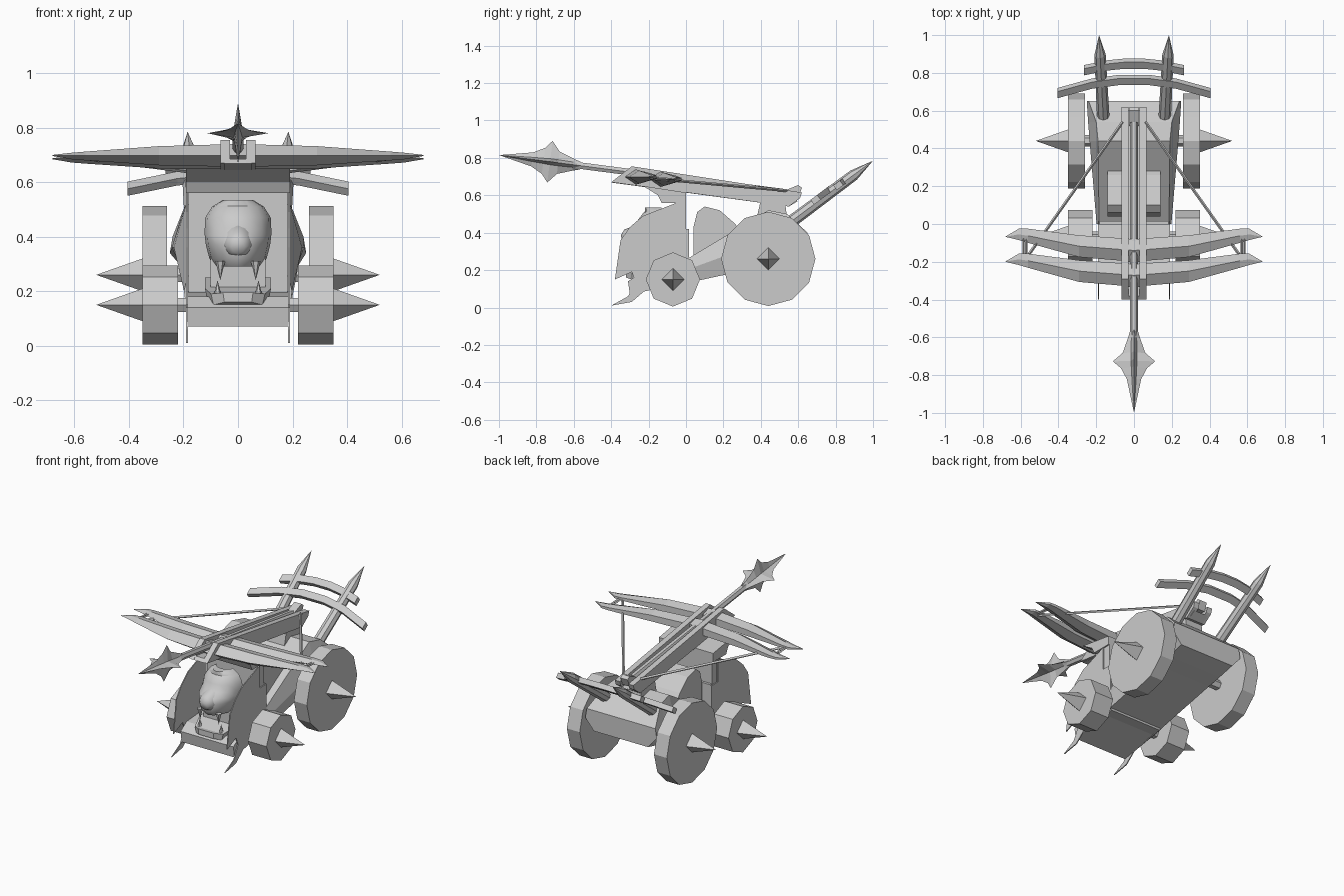
import bpy, bmesh, math
from mathutils import Vector

if "Cube" in bpy.data.objects:
    bpy.data.objects.remove(bpy.data.objects["Cube"])

mat = bpy.data.materials.new("weathered grey")
mat.diffuse_color = (0.6, 0.6, 0.6, 1)
mat.use_nodes = True
mat.node_tree.nodes["Principled BSDF"].inputs["Base Color"].default_value = mat.diffuse_color


def loft(name, rings, smooth=False):
    """Skin equal-length rings and cap the ends."""
    bm = bmesh.new()
    vs = [[bm.verts.new(p) for p in r] for r in rings]
    n = len(rings[0])
    for a, b in zip(vs, vs[1:]):
        for i in range(n):
            j = (i + 1) % n
            bm.faces.new((a[i], a[j], b[j], b[i]))
    bm.faces.new(vs[0])
    bm.faces.new(vs[-1])
    bmesh.ops.remove_doubles(bm, verts=bm.verts, dist=0.0002)
    bmesh.ops.recalc_face_normals(bm, faces=bm.faces)
    me = bpy.data.meshes.new(name)
    bm.to_mesh(me)
    bm.free()
    me.materials.append(mat)
    ob = bpy.data.objects.new(name, me)
    bpy.context.collection.objects.link(ob)
    if smooth:
        bpy.context.view_layer.objects.active = ob
        ob.select_set(True)
        bpy.ops.object.shade_smooth_by_angle(angle=math.radians(50))
        ob.select_set(False)
    return ob


def prism(name, prof, x0, x1):
    """Extrude a (y, z) profile along x."""
    return loft(name, [[(x, y, z) for y, z in prof] for x in (x0, x1)])


def turned(name, p, d, steps, n, phase=0.0, smooth=False):
    """Rings of (distance, radius) along direction d from p."""
    p, d = Vector(p), Vector(d).normalized()
    u = d.cross(Vector((0, 0, 1)))
    u = u.normalized() if u.length > 0.01 else Vector((1, 0, 0))
    w = u.cross(d)
    ang = [2 * math.pi * i / n + phase for i in range(n)]
    return loft(name, [[p + d * s + (u * math.cos(a) + w * math.sin(a)) * r for a in ang]
                       for s, r in steps], smooth)


def rod(name, a, b, r, n=6):
    a, b = Vector(a), Vector(b)
    return turned(name, a, b - a, [(0, r), ((b - a).length, r)], n)


# Cart hull, flared towards the back
hull = [(0.0, 0.13, 0.19, 0.20, 0.198, 0.256, 0.185),
        (0.44, 0.225, 0.19, 0.36, 0.235, 0.52, 0.19),
        (0.54, 0.245, 0.19, 0.36, 0.243, 0.50, 0.2),
        (0.65, 0.27, 0.19, 0.34, 0.25, 0.40, 0.24)]
loft("cart_hull", [[(-xb, y, zb), (xb, y, zb), (xm, y, zm), (xt, y, zt), (-xt, y, zt), (-xm, y, zm)]
                   for y, zb, xb, zm, xm, zt, xt in hull])
# Sloping belly board and front lip
prism("belly_board", [(-0.30, 0.07), (0.65, 0.27), (0.65, 0.30), (0.02, 0.20), (-0.25, 0.18), (-0.31, 0.14)],
      -0.185, 0.185)
# Front wall and slide mount
prism("front_wall", [(-0.05, 0.12), (0.016, 0.12), (0.016, 0.42), (0.0, 0.42), (0.0, 0.6), (-0.05, 0.6)],
      -0.182, 0.182)
prism("slide_mount", [(-0.23, 0.65), (-0.15, 0.60), (-0.13, 0.56), (0.0, 0.56), (0.0, 0.615)], -0.19, 0.19)
# Crew seat and steps
prism("seat", [(0.04, 0.27), (0.04, 0.43), (0.06, 0.51), (0.10, 0.54), (0.18, 0.52), (0.26, 0.45), (0.30, 0.40)],
      -0.14, 0.14)
# Slide rear support
prism("rear_support", [(0.36, 0.4), (0.55, 0.4), (0.53, 0.56), (0.4, 0.575)], -0.06, 0.06)

# Thin side shields with hooked blades
shield = [(-0.38, 0.15), (-0.29, 0.19), (-0.27, 0.14), (-0.31, 0.06), (-0.40, 0.01), (-0.29, 0.03),
          (-0.22, 0.09), (0.016, 0.13), (0.016, 0.416), (-0.05, 0.416), (-0.05, 0.56), (-0.14, 0.525),
          (-0.23, 0.49), (-0.30, 0.43), (-0.35, 0.36)]

for s, side in ((-1, "left"), (1, "right")):
    prism(side + "_shield", shield, s * 0.184, s * 0.190)
    # Wheels, axles and hub spikes
    for part, y, z, r, x0, n in (("rear", 0.44, 0.26, 0.252, 0.26, 12), ("front", -0.07, 0.15, 0.145, 0.22, 8)):
        turned(f"{side}_{part}_wheel", (s * x0, y, z), (s, 0, 0), [(0, r), (0.35 - x0, r)], n, math.pi / 2)
        turned(f"{side}_{part}_spike", (s * 0.35, y, z), (s, 0, 0), [(0, 0.06), (0.17, 0)], 4)
        rod(f"{side}_{part}_axle", (s * 0.1, y, z), (s * x0, y, z), 0.03)
    # Pointed rear poles
    a, b = Vector((s * 0.158, 0.47, 0.39)), Vector((s * 0.185, 1.0, 0.785))
    length = (b - a).length
    turned(side + "_pole", a, b - a, [(0, 0.034), (length - 0.13, 0.03), (length, 0)], 8)
    # Slide rails
    prism(side + "_rail", [(-0.40, 0.67), (-0.29, 0.755), (0.62, 0.615), (0.61, 0.585), (0.55, 0.54)],
          s * 0.03, s * 0.065)
    # Bowstring
    rod(side + "_string", (s * 0.57, -0.18, 0.69), (s * 0.06, 0.54, 0.625), 0.008, 4)
    # Links between the two bows
    for x in (0.57, 0.585):
        rod(side + "_bow_link", (s * x, -0.06, 0.685), (s * x, -0.2, 0.695), 0.006, 4)
    # Upper and lower fangs
    turned(side + "_upper_fang", (s * 0.065, -0.285, 0.31), (0, 0, -1), [(0, 0.018), (0.07, 0)], 6)
    turned(side + "_lower_fang", (s * 0.075, -0.275, 0.18), (0, 0, 1), [(0, 0.016), (0.06, 0)], 6)

# Slide floor and trigger lever
prism("slide_floor", [(-0.40, 0.668), (-0.38, 0.685), (0.60, 0.57), (0.55, 0.54)], -0.05, 0.05)
prism("trigger", [(0.52, 0.60), (0.60, 0.59), (0.62, 0.64), (0.60, 0.655), (0.54, 0.63)], -0.025, 0.025)

# Twin bows: stations of x, front y, back y, low z, high z
arm = [(0.0, -0.12, 0.0, -0.042, 0.042), (0.29, -0.095, 0.02, -0.036, 0.034),
       (0.56, -0.02, 0.055, -0.018, 0.014), (0.61, -0.005, 0.055, -0.014, 0.010), (0.68, 0.012, 0.014, -0.002, 0.002)]
for part, y, z in (("front", -0.192, 0.698), ("rear", -0.06, 0.686)):
    st = [(-a[0],) + a[1:] for a in arm[:0:-1]] + arm
    y -= 0.02
    loft(part + "_bow", [[(x, y + f, z), (x, y + (f + b) / 2, z + lo), (x, y + b, z + lo * 0.5),
                          (x, y + b, z + hi * 0.6), (x, y + (f + b) / 2, z + hi)] for x, f, b, lo, hi in st])

# Curved bars across the poles
along, out = Vector((0, 0.8, 0.6)), Vector((0, -0.6, 0.8))
for part, c, half, sag in (("lower", (0, 0.765, 0.63), 0.405, 0.09), ("upper", (0, 0.85, 0.68), 0.265, 0.045)):
    rings = []
    for t in (-1, -0.55, -0.2, 0.2, 0.55, 1):
        p = Vector(c) + Vector((half * t, 0, 0)) - along * sag * t * t
        rings.append([p + along * i * 0.022 + out * j * 0.016 for i, j in ((-1, -1), (1, -1), (1, 1), (-1, 1))])
    loft(part + "_crossbar", rings)

# Giant bolt: shaft and four-finned head
tip, d = Vector((0, -1.0, 0.815)), Vector((0, 1, -0.13)).normalized()
turned("bolt_shaft", tip + d * 0.3, d, [(0, 0.02), (1.25, 0.02)], 6)
up = Vector((1, 0, 0)).cross(d)
star = []
for dist, ro, ri in ((0, 0, 0), (0.18, 0.038, 0.016), (0.24, 0.07, 0.02), (0.275, 0.112, 0.023),
                     (0.32, 0.06, 0.023), (0.40, 0.032, 0.02), (0.44, 0.02, 0.014)):
    star.append([tip + d * dist + (Vector((1, 0, 0)) * math.cos(k * math.pi / 4) + up * math.sin(k * math.pi / 4))
                 * (ri if k % 2 else ro) for k in range(8)])
loft("bolt_head", star)

# Beast head: stations of z, half width, front y
skull = [(0.29, 0.085, -0.30), (0.32, 0.105, -0.325), (0.37, 0.118, -0.33), (0.405, 0.122, -0.32),
         (0.43, 0.122, -0.275), (0.47, 0.12, -0.255), (0.51, 0.095, -0.225), (0.535, 0.055, -0.17)]
loft("beast_skull", [[(math.cos(a) * w, -0.13 + math.sin(a) * (0.13 + f if math.sin(a) > 0 else 0.09) *
                       (1 if math.sin(a) < 0 else 0) + (f + 0.13) * max(0, math.sin(a)), z)
                      for a in [2 * math.pi * i / 16 for i in range(16)]] for z, w, f in skull], True)
turned("beast_nose", (0, -0.25, 0.385), (0, -1, -0.25), [(0, 0.06), (0.07, 0.05), (0.095, 0.025)], 8, 0, True)
prism("beast_throat", [(-0.2, 0.16), (-0.04, 0.16), (-0.04, 0.4), (-0.2, 0.4)], -0.1, 0.1)
# Lower jaw, narrowing towards the chin
loft("beast_jaw", [[(-w, y, z0), (w, y, z0), (w * 1.1, y, z1), (-w * 1.1, y, z1)]
                   for y, w, z0, z1 in ((-0.08, 0.11, 0.15, 0.25), (-0.22, 0.11, 0.15, 0.21),
                                        (-0.29, 0.09, 0.15, 0.19), (-0.32, 0.05, 0.16, 0.195))])
